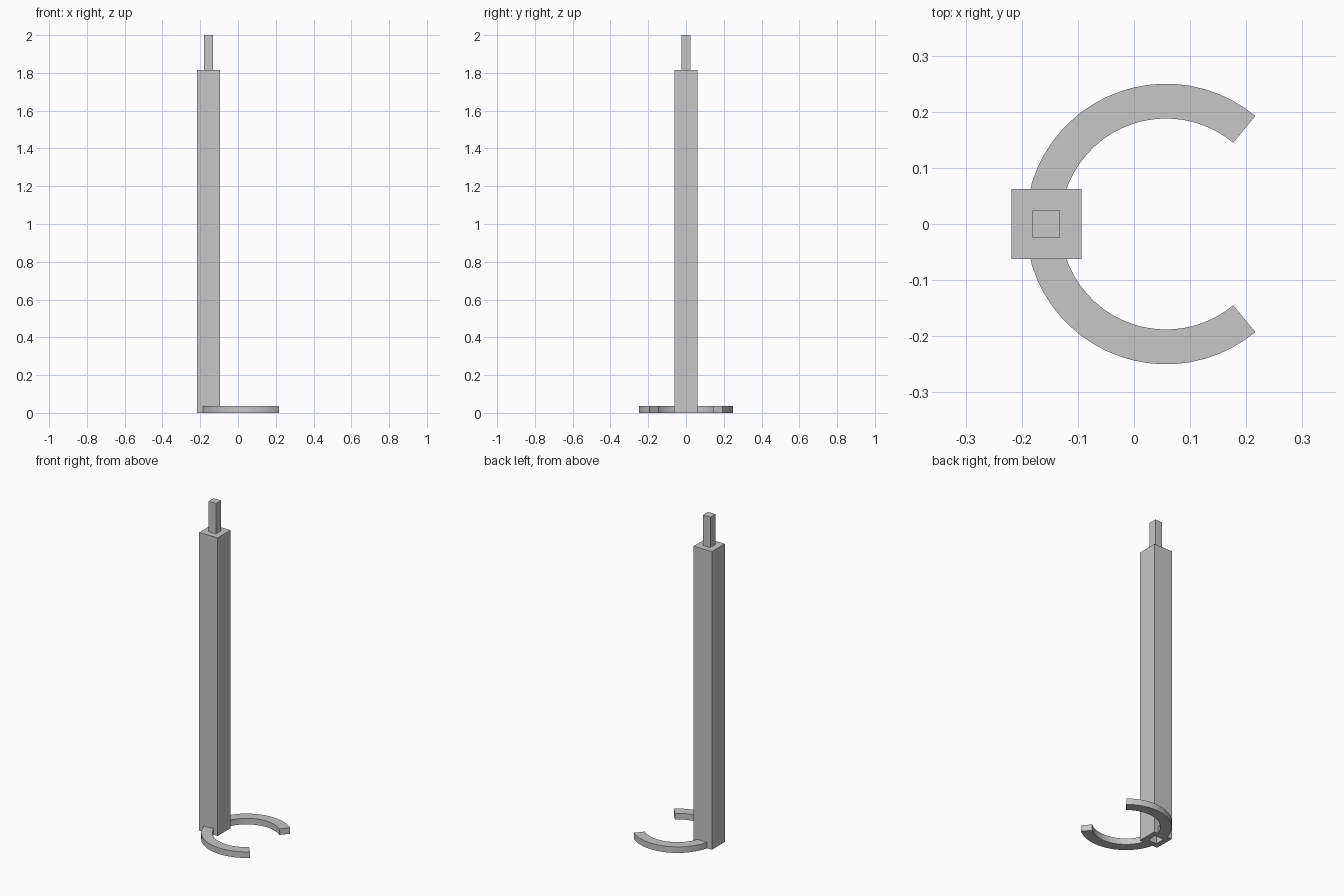
import bpy, bmesh
from math import sin, cos, pi, asin, radians

cube = bpy.data.objects.get("Cube")
if cube:
    bpy.data.objects.remove(cube)

grey = bpy.data.materials.new("plain grey")
grey.use_nodes = True
grey.diffuse_color = (0.57, 0.57, 0.57, 1)
grey.node_tree.nodes["Principled BSDF"].inputs["Base Color"].default_value = grey.diffuse_color


def loft(name, loops):
    """Skin a row of equal-length point loops and cap both ends."""
    bm = bmesh.new()
    rows = [[bm.verts.new(p) for p in loop] for loop in loops]
    n = len(rows[0])
    for a, b in zip(rows, rows[1:]):
        for i in range(n):
            j = (i + 1) % n
            bm.faces.new((a[i], a[j], b[j], b[i]))
    bm.faces.new(rows[0])
    bm.faces.new(rows[-1])
    bmesh.ops.recalc_face_normals(bm, faces=bm.faces)
    mesh = bpy.data.meshes.new(name)
    bm.to_mesh(mesh)
    bm.free()
    mesh.materials.append(grey)
    obj = bpy.data.objects.new(name, mesh)
    bpy.context.collection.objects.link(obj)
    return obj


POST_X, RING_X = -0.156, 0.057
POST_HALF, PEG_HALF, SOCKET_HALF = 0.062, 0.0245, 0.03
POST_TOP, PEG_TOP, SOCKET_TOP = 1.815, 2.0, 0.19
R_OUT, R_IN, RING_TOP = 0.25, 0.188, 0.037


def square(half, z):
    return [(POST_X + sx * half, sy * half, z)
            for sx, sy in ((-1, -1), (1, -1), (1, 1), (-1, 1))]


# Tall square post with a square socket in its underside
loft("post", [square(SOCKET_HALF, SOCKET_TOP), square(SOCKET_HALF, 0),
              square(POST_HALF, 0), square(POST_HALF, POST_TOP)])

# Joining peg on top
loft("top_peg", [square(PEG_HALF, POST_TOP), square(PEG_HALF, PEG_TOP)])

# Two curved feet, running from inside the post walls to the open front of the ring
start, end, steps = pi - asin(0.045 / 0.219), radians(50.4), 20
for name, side in (("back_curved_foot", 1), ("front_curved_foot", -1)):
    sections = []
    for k in range(steps + 1):
        a = start + (end - start) * k / steps
        sections.append([(RING_X + r * cos(a), side * r * sin(a), z)
                         for r, z in ((R_IN, 0), (R_OUT, 0), (R_OUT, RING_TOP), (R_IN, RING_TOP))])
    foot = loft(name, sections)
    bpy.ops.object.select_all(action='DESELECT')
    foot.select_set(True)
    bpy.context.view_layer.objects.active = foot
    bpy.ops.object.shade_smooth_by_angle(angle=radians(30))
